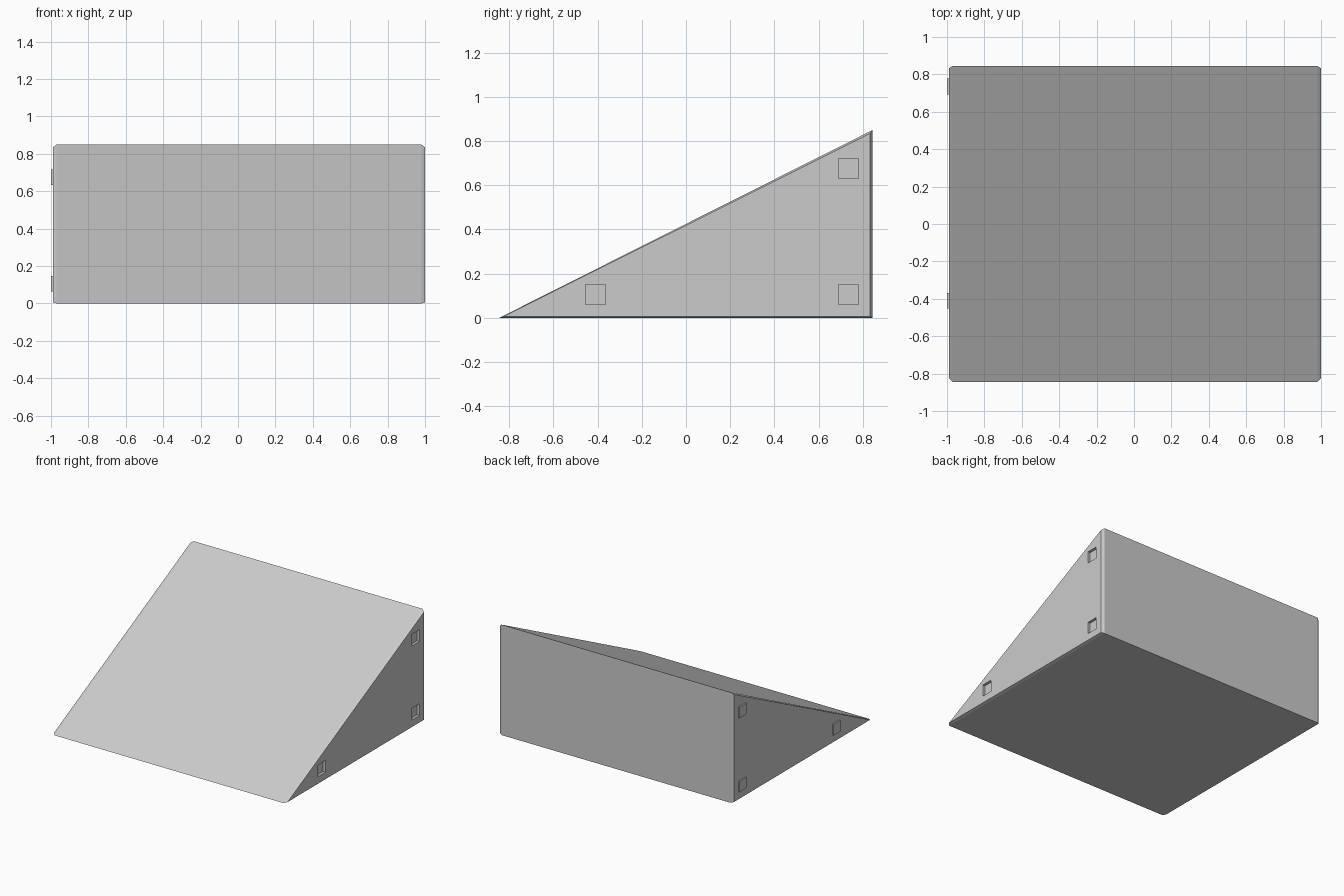
import bpy, bmesh

if "Cube" in bpy.data.objects:
    bpy.data.objects.remove(bpy.data.objects["Cube"])

gray = bpy.data.materials.new("light_gray")
gray.diffuse_color = (0.6, 0.6, 0.6, 1)
gray.use_nodes = True
gray.node_tree.nodes["Principled BSDF"].inputs["Base Color"].default_value = gray.diffuse_color


def make_object(name, bm):
    bmesh.ops.recalc_face_normals(bm, faces=bm.faces)
    mesh = bpy.data.meshes.new(name)
    bm.to_mesh(mesh)
    bm.free()
    mesh.materials.append(gray)
    obj = bpy.data.objects.new(name, mesh)
    bpy.context.collection.objects.link(obj)
    return obj


def loft(name, sections):
    """Join (x, yz profile) sections along x and cap both ends."""
    bm = bmesh.new()
    rings = [[bm.verts.new((x, y, z)) for y, z in prof] for x, prof in sections]
    n = len(rings[0])
    for a, b in zip(rings, rings[1:]):
        for i in range(n):
            j = (i + 1) % n
            bm.faces.new((a[i], a[j], b[j], b[i]))
    bm.faces.new(rings[0])
    bm.faces.new(rings[-1])
    return make_object(name, bm)


def square(y, z, half):
    return [(y - half, z - half), (y + half, z - half),
            (y + half, z + half), (y - half, z + half)]


# Wedge body with chamfered side rims
outer = [(-0.845, 0), (0.845, 0), (0.845, 0.85)]
inner = [(-0.825, 0.006), (0.832, 0.006), (0.832, 0.834)]
body = loft("wedge_body", [(-0.99, inner), (-0.97, outer),
                           (0.98, outer), (1.0, inner)])

# Square pegs on the left, matching sockets in the right side
for i, (y, z) in enumerate([(-0.41, 0.105), (0.735, 0.105), (0.735, 0.675)]):
    loft(f"peg_{i + 1}", [(-1.0, square(y, z, 0.042)),
                          (-0.98, square(y, z, 0.042))])
    cutter = loft(f"socket_cutter_{i + 1}", [(0.98, square(y, z, 0.045)),
                                             (1.05, square(y, z, 0.045))])
    cutter.hide_render = True
    cutter.hide_viewport = True
    cut = body.modifiers.new(f"socket_{i + 1}", 'BOOLEAN')
    cut.operation = 'DIFFERENCE'
    cut.solver = 'EXACT'
    cut.object = cutter
